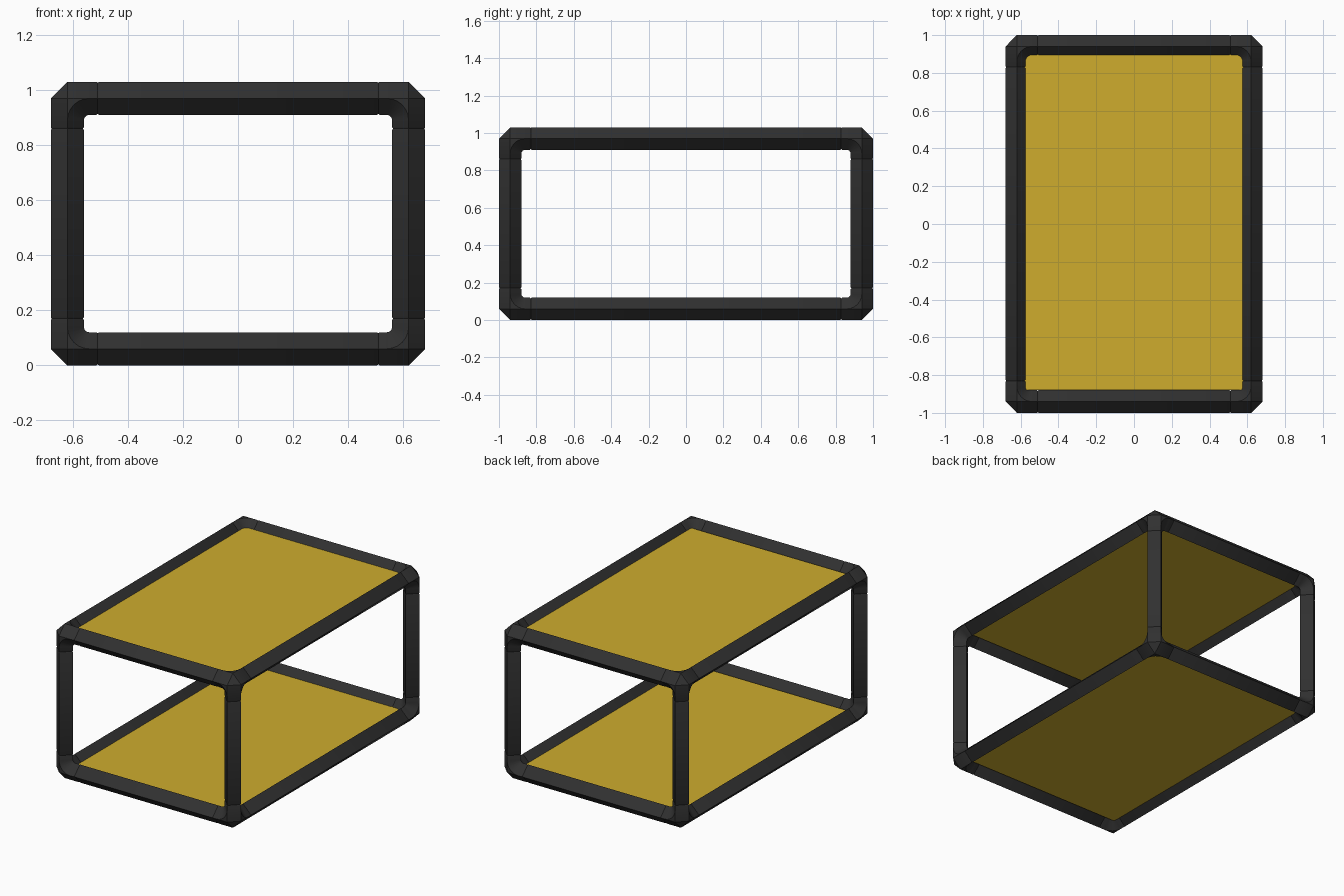
import bpy, bmesh, math
from mathutils import Vector

if "Cube" in bpy.data.objects:
    bpy.data.objects.remove(bpy.data.objects["Cube"], do_unlink=True)

R = 0.06                              # half diagonal of the square tube
BEND = 0.08                           # bend radius of the corner ridges
STUB = 0.11                           # corner centre to tube joint
HALF = Vector((0.62, 0.94, 0.455))    # corner centre, from the middle of the frame
MID = Vector((0, 0, HALF.z + R))
AXES = [Vector((1, 0, 0)), Vector((0, 1, 0)), Vector((0, 0, 1))]


def material(name, rgb):
    m = bpy.data.materials.new(name)
    m.use_nodes = True
    m.diffuse_color = (*rgb, 1)
    node = m.node_tree.nodes["Principled BSDF"]
    node.inputs["Base Color"].default_value = (*rgb, 1)
    node.inputs["Roughness"].default_value = 0.6
    return m


black = material("black_plastic", (0.03, 0.03, 0.03))
gold = material("gold_panel", (0.62, 0.415, 0.027))


def finish(bm, name, mat, mirror=(False, False, False)):
    bmesh.ops.recalc_face_normals(bm, faces=bm.faces)
    mesh = bpy.data.meshes.new(name)
    bm.to_mesh(mesh)
    bm.free()
    mesh.materials.append(mat)
    obj = bpy.data.objects.new(name, mesh)
    obj.location = MID
    bpy.context.collection.objects.link(obj)
    if any(mirror):
        mod = obj.modifiers.new("Mirror", "MIRROR")
        mod.use_axis = mirror
        mod.use_mirror_merge = False
    bpy.ops.object.select_all(action="DESELECT")
    obj.select_set(True)
    bpy.context.view_layer.objects.active = obj
    bpy.ops.object.shade_smooth_by_angle(angle=math.radians(30))
    return obj


def tube(bm, centre, axis, stations):
    """Diamond-section tube; stations are (distance along axis, scale)."""
    u, v = AXES[(axis + 1) % 3], AXES[(axis + 2) % 3]
    rings = [[bm.verts.new(centre + AXES[axis] * t + d * R * s) for d in (u, v, -u, -v)]
             for t, s in stations]
    for a, b in zip(rings, rings[1:]):
        for i in range(4):
            j = (i + 1) % 4
            bm.faces.new((a[i], a[j], b[j], b[i]))
    bm.faces.new(rings[0])
    bm.faces.new(rings[-1])


def elbow(bm, centre, a, b, c, steps=6):
    """Rounded web filling the inside angle between two corner arms."""
    pivot = centre - (a + b) * BEND
    rows = []
    for i in range(steps + 1):
        t = math.pi / 2 * i / steps
        out = a * math.sin(t) + b * math.cos(t)
        ridge, inner = pivot + out * BEND, pivot + out * (BEND - R)
        rows.append([bm.verts.new(p) for p in (ridge + c * R, inner, ridge - c * R)])
    top, low = bm.verts.new(centre + c * R), bm.verts.new(centre - c * R)
    for p, q in zip(rows, rows[1:]):
        bm.faces.new((p[0], p[1], q[1], q[0]))
        bm.faces.new((p[1], p[2], q[2], q[1]))
        bm.faces.new((top, p[0], q[0]))
        bm.faces.new((low, q[2], p[2]))
    for row in (rows[0], rows[-1]):
        bm.faces.new(row)
        bm.faces.new((top, row[0], row[2], low))


# Corner joints: faceted knuckle, three arms, three rounded webs
bm = bmesh.new()
knuckle = [bm.verts.new(HALF + d * R * s) for d in AXES for s in (1, -1)]
bmesh.ops.convex_hull(bm, input=knuckle)
for k in range(3):
    tube(bm, HALF, k, [(-STUB, 0.94), (-STUB + 0.005, 1), (0, 1)])
    elbow(bm, HALF, AXES[k], AXES[(k + 1) % 3], AXES[(k + 2) % 3])
finish(bm, "corner_joints", black, (True, True, True))

# Straight tubes between the joints, four along each axis
for k, name in enumerate(("cross_rails", "side_rails", "upright_posts")):
    bm = bmesh.new()
    centre = HALF.copy()
    centre[k] = 0
    end = HALF[k] - STUB
    tube(bm, centre, k, [(-end, 0.94), (-end + 0.005, 1), (end - 0.005, 1), (end, 0.94)])
    finish(bm, name, black, tuple(i != k for i in range(3)))

# Flat panels set into the top and bottom frames
for name, z in (("top_panel", HALF.z), ("bottom_panel", -HALF.z)):
    bm = bmesh.new()
    bmesh.ops.create_cube(bm, size=1)
    bmesh.ops.scale(bm, vec=(1.2, 1.778, 0.03), verts=bm.verts)
    bmesh.ops.translate(bm, vec=(0, 0.011, z), verts=bm.verts)
    finish(bm, name, gold)
